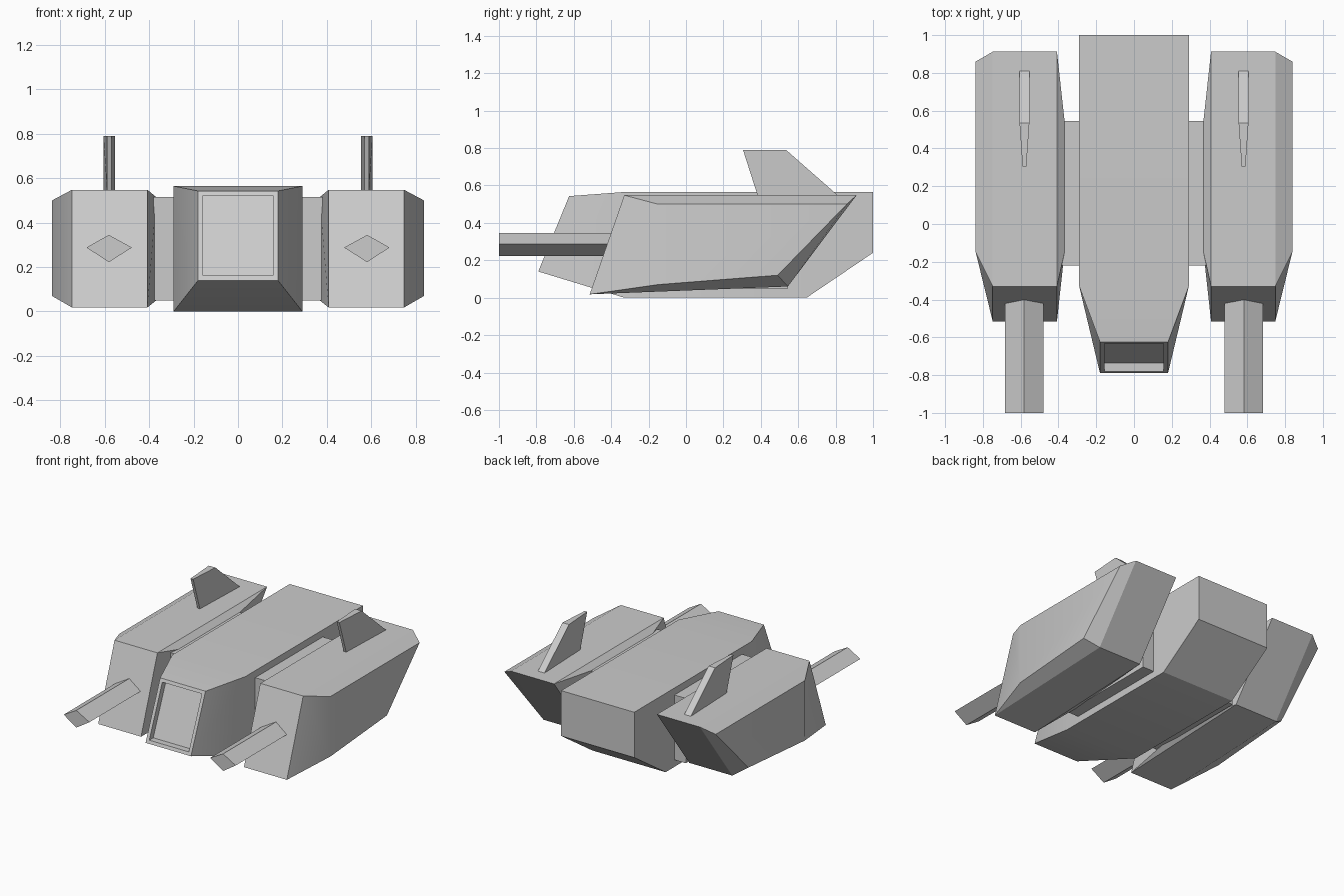
import bpy, bmesh
from math import radians
from mathutils import Vector

if "Cube" in bpy.data.objects:
    bpy.data.objects.remove(bpy.data.objects["Cube"])


def loft(name, sections, mirror=False, edit=None):
    """Skin matching closed sections, cap both ends, optionally mirror in x."""
    bm = bmesh.new()
    rings = [[bm.verts.new(p) for p in s] for s in sections]
    for a, b in zip(rings, rings[1:]):
        n = len(a)
        for i in range(n):
            j = (i + 1) % n
            bm.faces.new((a[i], a[j], b[j], b[i]))
    first = bm.faces.new(rings[0])
    bm.faces.new(rings[-1])
    bmesh.ops.recalc_face_normals(bm, faces=bm.faces)
    if edit:
        edit(bm, first)
    mesh = bpy.data.meshes.new(name)
    bm.to_mesh(mesh)
    bm.free()
    ob = bpy.data.objects.new(name, mesh)
    bpy.context.collection.objects.link(ob)
    bpy.ops.object.select_all(action='DESELECT')
    ob.select_set(True)
    bpy.context.view_layer.objects.active = ob
    bpy.ops.object.shade_smooth_by_angle(angle=radians(25))
    if mirror:
        ob.modifiers.new("Mirror", 'MIRROR')
    return ob


def rect(y0, y1, w, z0, z1):
    """Rectangle across the hull; y0 is at the bottom, y1 at the top."""
    return [(-w, y0, z0), (w, y0, z0), (w, y1, z1), (-w, y1, z1)]


def side(x, profile):
    return [(x, y, z) for y, z in profile]


def window(bm, face):
    """Sink the windscreen straight back into the nose."""
    bmesh.ops.inset_region(bm, faces=[face], thickness=0.033)
    bmesh.ops.inset_region(bm, faces=[face], thickness=0.0001)
    bmesh.ops.translate(bm, verts=face.verts, vec=Vector((0, 0.045, 0)))


# Central hull with tapered nose and recessed windscreen
loft("hull", [rect(-0.79, -0.625, 0.18, 0.14, 0.543),
              rect(-0.33, -0.33, 0.29, 0, 0.565),
              rect(0.645, 0.645, 0.29, 0, 0.565),
              rect(1.0, 1.0, 0.29, 0.24, 0.565)], edit=window)

# Side pods: inner face, two full-depth sections, outer face
main = [(-0.515, 0.018), (0.545, 0.06), (0.912, 0.548), (-0.33, 0.548)]
loft("side_pod", [
    side(0.368, [(-0.15, 0.05), (0.24, 0.10), (0.55, 0.515), (-0.15, 0.515)]),
    side(0.408, main),
    side(0.748, main),
    side(0.838, [(-0.15, 0.07), (0.49, 0.12), (0.86, 0.50), (-0.15, 0.50)]),
], mirror=True)

# Connecting block between hull and pods
bar = [(-0.22, 0.05), (0.545, 0.05), (0.545, 0.515), (-0.22, 0.515)]
loft("pod_connector", [side(0.27, bar), side(0.38, bar)], mirror=True)

# Diamond-section gun barrels
diamond = [(0.478, 0.288), (0.582, 0.222), (0.682, 0.288), (0.582, 0.345)]
loft("gun_barrel", [[(x, y, z) for x, z in diamond] for y in (-1.0, -0.38)],
     mirror=True)

# Tail fins, thin at the leading edge
c = 0.58
loft("tail_fin", [
    [(c - a, y0, z), (c + a, y0, z), (c + b, y1, z), (c - b, y1, z)]
    for z, y0, y1, a, b in ((0.54, 0.385, 0.82, 0.010, 0.026),
                            (0.79, 0.305, 0.535, 0.010, 0.026))], mirror=True)
